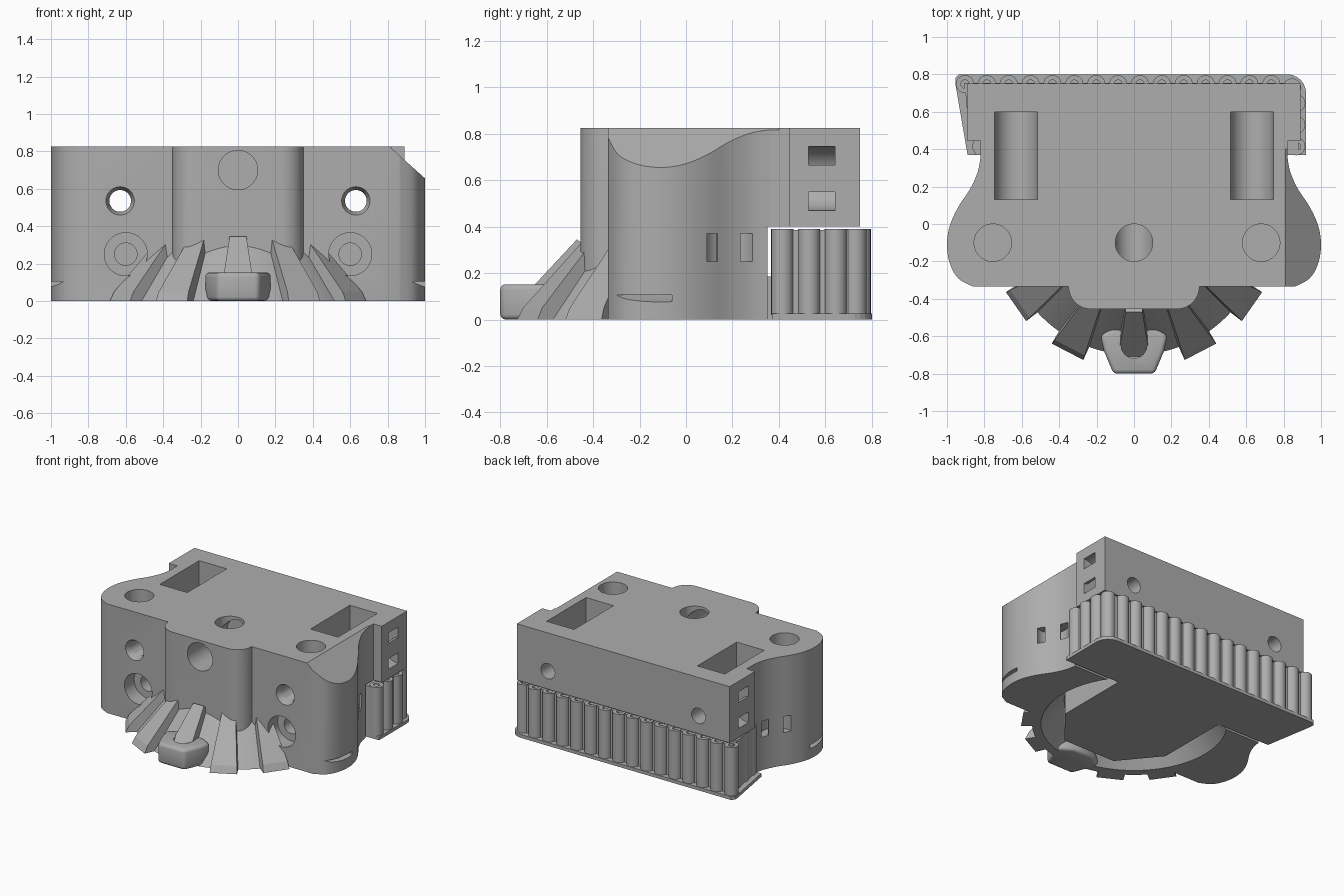
import bpy, bmesh, math
from mathutils import Vector, Matrix

if "Cube" in bpy.data.objects:
    bpy.data.objects.remove(bpy.data.objects["Cube"])

grey = bpy.data.materials.new("plain grey")
grey.use_nodes = True
COLOR = (0.42, 0.42, 0.42, 1)
grey.diffuse_color = COLOR
grey.node_tree.nodes["Principled BSDF"].inputs["Base Color"].default_value = COLOR


def make(name, bm):
    bmesh.ops.recalc_face_normals(bm, faces=bm.faces[:])
    mesh = bpy.data.meshes.new(name)
    bm.to_mesh(mesh)
    bm.free()
    ob = bpy.data.objects.new(name, mesh)
    bpy.context.collection.objects.link(ob)
    mesh.materials.append(grey)
    return ob


def prism(name, outline, low, high, along_y=False):
    """Extrude an outline along z, or an xz outline along y."""
    bm = bmesh.new()
    face = bm.faces.new([bm.verts.new((u, low, v) if along_y else (u, v, low)) for u, v in outline])
    ext = bmesh.ops.extrude_face_region(bm, geom=[face])["geom"]
    move = (0, high - low, 0) if along_y else (0, 0, high - low)
    bmesh.ops.translate(bm, verts=[v for v in ext if isinstance(v, bmesh.types.BMVert)], vec=move)
    return make(name, bm)


def box(name, x, y, z):
    return prism(name, [(x[0], y[0]), (x[1], y[0]), (x[1], y[1]), (x[0], y[1])], *z)


def rod(name, start, end, r1, r2=None, sides=40):
    """Cylinder or cone running between two points."""
    a, b = Vector(start), Vector(end)
    bm = bmesh.new()
    turn = (b - a).to_track_quat("Z", "Y").to_matrix().to_4x4()
    bmesh.ops.create_cone(bm, cap_ends=True, segments=sides, radius1=r1,
                          radius2=r1 if r2 is None else r2, depth=(b - a).length,
                          matrix=Matrix.Translation((a + b) / 2) @ turn)
    return make(name, bm)


def hull(name, points):
    bm = bmesh.new()
    for p in points:
        bm.verts.new(p)
    bmesh.ops.convex_hull(bm, input=bm.verts[:])
    bmesh.ops.dissolve_limit(bm, angle_limit=0.02, verts=bm.verts[:], edges=bm.edges[:])
    return make(name, bm)


def activate(ob):
    bpy.ops.object.select_all(action="DESELECT")
    ob.select_set(True)
    bpy.context.view_layer.objects.active = ob


def combine(ob, tool, operation="DIFFERENCE"):
    tool.hide_render = True
    activate(ob)
    mod = ob.modifiers.new("shape", "BOOLEAN")
    mod.operation, mod.solver, mod.object = operation, "EXACT", tool
    bpy.ops.object.modifier_apply(modifier=mod.name)
    bpy.data.objects.remove(tool)


def smooth(ob):
    activate(ob)
    bpy.ops.object.shade_smooth_by_angle(angle=math.radians(30))


def spline(points, steps=5):
    """Smooth curve through the points."""
    p = [Vector(q) for q in [points[0]] + points + [points[-1]]]
    out = []
    for a, b, c, d in zip(p, p[1:], p[2:], p[3:]):
        for i in range(steps):
            t = i / steps
            out.append(0.5 * (2 * b + (c - a) * t + (2 * a - 5 * b + 4 * c - d) * t * t
                              + (3 * b - a - 3 * c + d) * t ** 3))
    return [tuple(q) for q in out] + [points[-1]]


def ring(name, centre, outer, inner, width, axis):
    """Curved tie channel cutter around the given axis."""
    c, half = Vector(centre), Vector(axis) * width / 2
    ob = rod(name, c - half, c + half, outer, sides=32)
    combine(ob, rod("core", c - half * 2, c + half * 2, inner, sides=32))
    return ob


def recess(ob):
    """Hollow under the front dome and the channel for the tongue."""
    combine(ob, rod("dome_hollow", (0, 0, -0.001), (0, 0, 0.19), 0.64, 0.48, 64))
    combine(ob, box("tongue_channel", (-0.52, 0.52), (-0.1, 0.6), (-0.1, 0.19)))


# Main body with flared side lobes and a rounded front bump
side = [(0.82, 0.46), (0.82, 0.37)] + spline(
    [(0.82, 0.36), (0.835, 0.28), (0.875, 0.19), (0.94, 0.09), (0.985, -0.01), (1.0, -0.11),
     (0.985, -0.21), (0.94, -0.29), (0.86, -0.335)])
side.append((0.35, -0.335))
for i in range(1, 9):
    a = i / 8 * math.pi / 2
    side.append((0.23 + 0.12 * math.cos(a), -0.335 - 0.12 * math.sin(a)))
body = prism("main_body", side + [(-x, y) for x, y in reversed(side)], 0, 0.825)
combine(body, box("rear_block", (-0.89, 0.89), (0.445, 0.75), (0.3, 0.825)), "UNION")
combine(body, box("rear_undercut", (-1.2, 1.2), (0.35, 1), (-0.1, 0.4)))
recess(body)

# Sloped cut on one upper shoulder
combine(body, prism("shoulder_cut", [(0.81, 0.826), (0.81, 0.9), (1.1, 0.9), (1.1, 0.568), (1.0, 0.655)],
                    -0.6, 0.4, True))

# Round sockets in the top and front
for x in (-0.755, 0, 0.68):
    combine(body, rod("top_socket", (x, -0.1, 0.72), (x, -0.1, 0.9), 0.1))
combine(body, rod("front_socket", (0, 0.02, 0.7), (0, -0.6, 0.7), 0.105))

for s in (-1, 1):
    # Round-bottomed top pocket, crossed by a long through hole
    x = 0.63 * s
    arc = [(x + 0.115 * math.cos(math.pi * (1 + i / 12)), 0.54 + 0.115 * math.sin(math.pi * (1 + i / 12)))
           for i in range(13)]
    combine(body, prism("pocket", arc + [(x + 0.115, 0.9), (x - 0.115, 0.9)], 0.13, 0.6, True))
    combine(body, rod("through_hole", (x, -0.5, 0.535), (x, 0.9, 0.535), 0.058))
    combine(body, rod("hole_flare", (x, -0.27, 0.535), (x, -0.34, 0.535), 0.05, 0.078))
    # Stepped bolt hole
    combine(body, rod("bolt_recess", (0.6 * s, -0.5, 0.25), (0.6 * s, -0.22, 0.25), 0.115))
    combine(body, rod("bolt_hole", (0.6 * s, -0.5, 0.25), (0.6 * s, 0, 0.25), 0.06))
    # Curved tie channels in the sides
    combine(body, ring("upper_tie", (0.89 * s, 0.585, 0.607), 0.138, 0.058, 0.115, (0, 1, 0)))
    combine(body, ring("lower_tie", (0.89 * s, 0.19, 0.31), 0.112, 0.058, 0.12, (0, 0, 1)))
    # Small undercut finger notch
    combine(body, prism("side_notch", [(0.93 * s, 0.105), (1.1 * s, 0.105), (1.1 * s, 0.04), (0.96 * s, 0.09)],
                        -0.32, -0.06, True))
smooth(body)

# Front dome ring
dome = rod("front_dome", (0, 0, 0), (0, 0, 0.325), 0.70, 0.43, 96)
recess(dome)
combine(dome, box("dome_rear", (-1, 1), (-0.3, 1), (-0.5, 1)))
smooth(dome)

# Tapered teeth radiating over the dome
for n in range(-2, 3):
    pts = []
    for s in (-1, 1):
        pts += [(s * 0.095, -0.77, 0), (s * 0.09, -0.745, 0.05), (s * 0.045, -0.47, 0.345),
                (s * 0.09, -0.67, 0), (s * 0.045, -0.42, 0.31)]
    tooth = hull("dome_tooth", pts)
    tooth.data.transform(Matrix.Rotation(math.radians(27.5 * n), 4, "Z"))

# Front lug with a bored centre
half = [(0.08, -0.54), (0.18, -0.595), (0.16, -0.68), (0.11, -0.8)]
lug = prism("front_lug", half + [(-x, y) for x, y in reversed(half)], 0, 0.152)
activate(lug)
bevel = lug.modifiers.new("soft_edges", "BEVEL")
bevel.width, bevel.segments = 0.022, 3
bpy.ops.object.modifier_apply(modifier=bevel.name)
combine(lug, rod("lug_bore", (0, -0.65, 0.09), (0, -0.65, 0.3), 0.068))
smooth(lug)

# Rear tray: base plate, core, tongue and rounded ribs
corner = [(0.82 + 0.1 * math.sin(i * math.pi / 12), 0.7 + 0.1 * math.cos(i * math.pi / 12)) for i in range(7)]
base = prism("tray_base", [(-0.89, 0.37), (-0.955, 0.75), (-0.955, 0.78), (-0.935, 0.8)] + corner + [(0.92, 0.37)],
             0, 0.025)
core = prism("tray_core", [(-0.85, 0.37), (-0.91, 0.755), (0.83, 0.755), (0.88, 0.7), (0.88, 0.37)], 0.02, 0.385)
prism("tray_tongue", [(0.45, 0.38), (0.45, -0.2), (0.22, -0.48), (-0.22, -0.48), (-0.45, -0.2), (-0.45, 0.38)],
      0, 0.185)
ribs = [(-0.904 + 0.117 * i, 0.748) for i in range(15)] + [(0.845, 0.73)]
for y in (0.415, 0.53, 0.645):
    ribs += [(0.868, y), (-0.81 - 0.15 * (y - 0.37), y)]
for x, y in ribs:
    rib = rod("tray_rib", (x, y, 0.02), (x, y, 0.39), 0.048, sides=24)
    combine(rib, rod("rib_dimple", (x, y, 0.37), (x, y, 0.41), 0.022, sides=16))
    smooth(rib)
